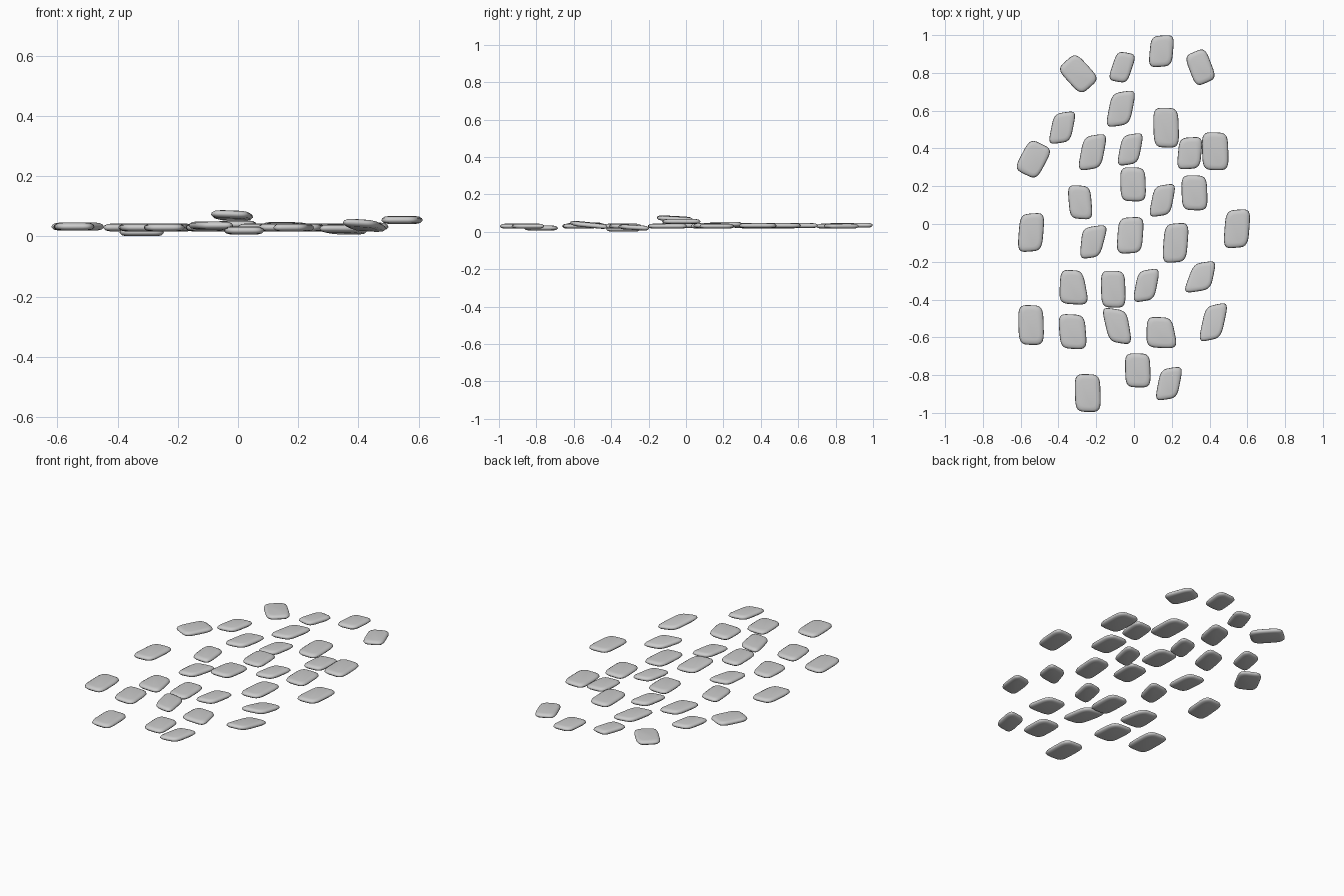
import bpy
from math import cos, sin, pi, copysign, radians

SEGMENTS = 40
THICK = 0.026
# rim profile: (inset, height) from the underside to the top
RIM = [(0.022, -0.5), (0.008, -0.38), (0.0, -0.08), (0.003, 0.22), (0.012, 0.42), (0.026, 0.5)]


def rounded(t, power=0.48):
    """Point on a rounded square."""
    c, s = cos(t), sin(t)
    return copysign(abs(c) ** power, c), copysign(abs(s) ** power, s)


def stone(name, x, y, w, h, z=0.03, lean=0.0, turn=0.0, taper=0.0, slope=(0, 0)):
    """Flat rounded slab fitted to a w by h footprint."""
    pts = []
    for i in range(SEGMENTS):
        u, v = rounded(2 * pi * i / SEGMENTS)
        u *= 1 + taper * v
        u, v = (u + lean * v) * 0.067, (v + lean * 0.4 * u) * 0.095
        a = radians(turn)
        pts.append((u * cos(a) - v * sin(a), u * sin(a) + v * cos(a)))
    mx = max(p[0] for p in pts)
    nx = min(p[0] for p in pts)
    my = max(p[1] for p in pts)
    ny = min(p[1] for p in pts)
    pts = [(((p - nx) / (mx - nx) - 0.5) * w, ((q - ny) / (my - ny) - 0.5) * h) for p, q in pts]
    verts, faces = [], []
    for inset, k in RIM:
        fx, fy = 1 - 2 * inset / w, 1 - 2 * inset / h
        for p, q in pts:
            p, q = p * fx, q * fy
            verts.append((p, q, k * THICK + slope[0] * p + slope[1] * q))
    n = SEGMENTS
    for r in range(len(RIM) - 1):
        for i in range(n):
            j = (i + 1) % n
            faces.append((r * n + i, r * n + j, (r + 1) * n + j, (r + 1) * n + i))
    last = (len(RIM) - 1) * n
    faces.append(tuple(reversed(range(n))))
    faces.append(tuple(range(last, last + n)))
    mesh = bpy.data.meshes.new(name)
    mesh.from_pydata(verts, [], faces)
    mesh.polygons.foreach_set("use_smooth", [True] * len(faces))
    ob = bpy.data.objects.new(name, mesh)
    ob.location = (x, y, z)
    bpy.context.collection.objects.link(ob)


# upright slabs: x, y, width, depth, height
upright = [
    (0.17, 0.51, 0.135, 0.21, 0.033), (0.43, 0.385, 0.14, 0.20, 0.033),
    (-0.005, 0.21, 0.135, 0.18, 0.04), (0.32, 0.165, 0.137, 0.185, 0.03),
    (-0.11, -0.345, 0.13, 0.195, 0.03), (-0.545, -0.535, 0.135, 0.21, 0.033),
    (0.02, -0.775, 0.135, 0.18, 0.02), (-0.245, -0.895, 0.137, 0.20, 0.03),
]
for i, s in enumerate(upright):
    stone(f"upright_stone_{i + 1}", *s, lean=-0.04)

# slabs leaning a little to the right
slight = [
    (0.145, 0.915, 0.13, 0.168, 0.035), (0.295, 0.375, 0.13, 0.17, 0.03),
    (-0.545, -0.045, 0.137, 0.205, 0.033), (0.22, -0.10, 0.135, 0.21, 0.03),
    (0.545, -0.025, 0.138, 0.205, 0.055),
]
for i, s in enumerate(slight):
    stone(f"slight_lean_stone_{i + 1}", *s, lean=0.12)
stone("raised_stone", -0.02, -0.06, 0.14, 0.193, 0.07, lean=0.1, slope=(-0.03, -0.05))

# slabs leaning strongly to the right
right = [
    (-0.07, 0.61, 0.147, 0.19, 0.033), (-0.38, 0.51, 0.135, 0.17, 0.03),
    (-0.22, 0.38, 0.143, 0.19, 0.03), (-0.02, 0.395, 0.13, 0.17, 0.03),
    (0.15, 0.125, 0.132, 0.172, 0.033), (0.065, -0.325, 0.132, 0.174, 0.03),
    (0.185, -0.845, 0.135, 0.175, 0.03),
]
for i, s in enumerate(right):
    stone(f"right_lean_stone_{i + 1}", *s, lean=0.27)
stone("narrow_foot_stone", -0.215, -0.095, 0.138, 0.175, 0.03, lean=0.25, taper=0.12)
stone("low_stone", 0.35, -0.28, 0.158, 0.164, 0.023, lean=0.33, taper=-0.1, slope=(0, -0.06))
stone("tipped_stone", 0.42, -0.52, 0.143, 0.20, 0.037, lean=0.33, slope=(-0.04, -0.09))

# slabs leaning to the left
left = [
    (-0.285, 0.115, 0.127, 0.18, 0.03, -0.12, 0, 0.0),
    (-0.32, -0.335, 0.148, 0.183, 0.014, -0.1, 0, -0.15),
    (-0.325, -0.57, 0.146, 0.185, 0.03, -0.1, 0, 0.0),
    (-0.09, -0.54, 0.147, 0.19, 0.037, -0.28, 0, 0.05),
    (0.145, -0.575, 0.157, 0.165, 0.03, -0.1, 0, -0.12),
]
for i, s in enumerate(left):
    stone(f"left_lean_stone_{i + 1}", *s)

# turned slabs around the edge
stone("turned_stone_1", -0.295, 0.795, 0.192, 0.195, 0.03, 0, 42)
stone("turned_stone_2", -0.063, 0.83, 0.132, 0.16, 0.033, 0.15, -14)
stone("turned_stone_3", 0.352, 0.83, 0.148, 0.187, 0.03, 0, 22)
stone("turned_stone_4", -0.533, 0.343, 0.175, 0.193, 0.033, 0, -27)
